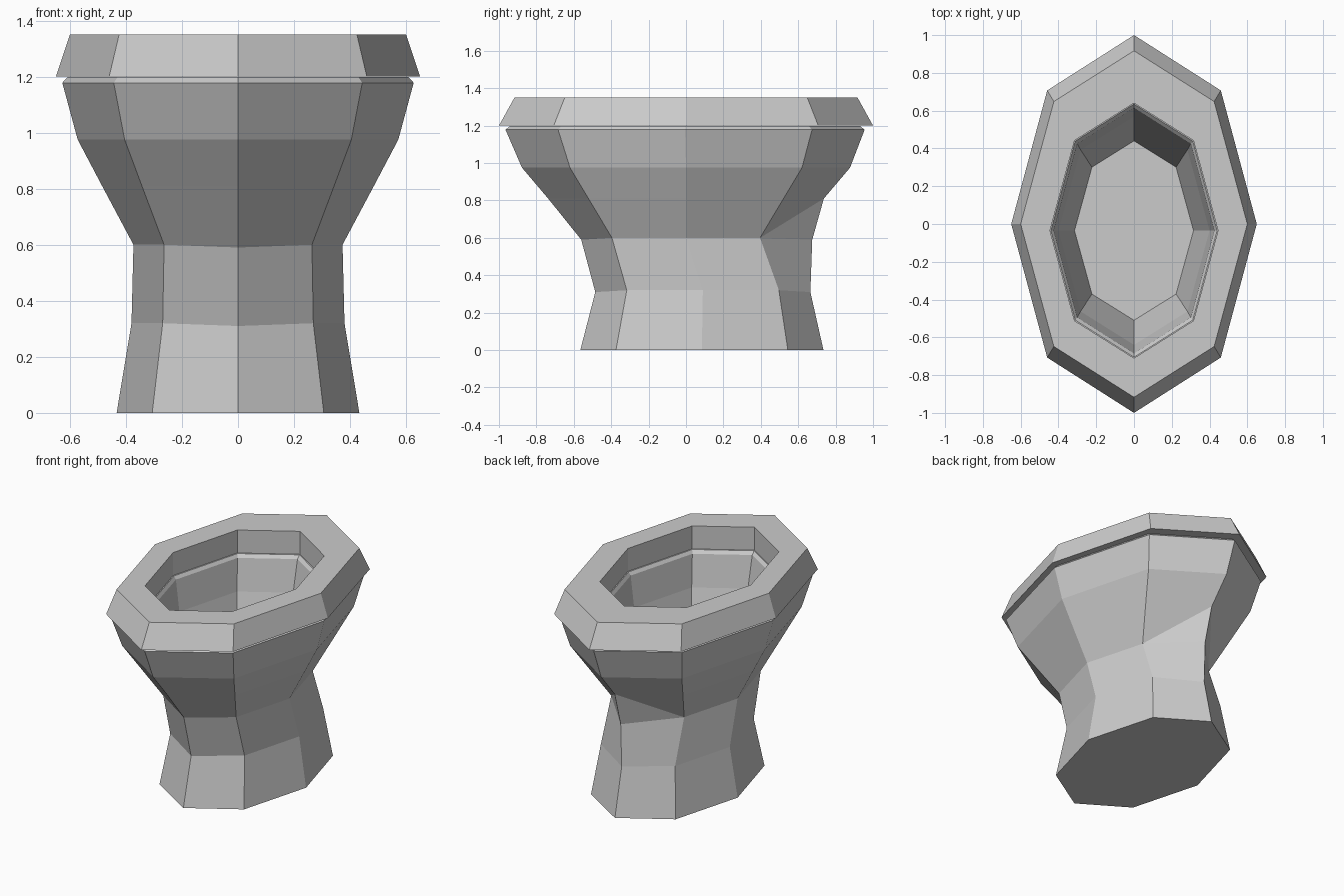
import bpy, bmesh
from math import cos, sin, pi

if "Cube" in bpy.data.objects:
    bpy.data.objects.remove(bpy.data.objects["Cube"])

SIDES = 8  # vertex 0 = +x, 2 = back, 6 = front


def loft(name, rings, cap_ends=False, close=False):
    """Loft octagonal rings given as (z, x radius, y radius, y centre, drop at the tips)."""
    bm = bmesh.new()
    loops = []
    for z, rx, ry, cy, drop in rings:
        loops.append([bm.verts.new((rx * cos(2 * pi * i / SIDES),
                                    cy + ry * sin(2 * pi * i / SIDES),
                                    z - (drop if i in (2, 6) else 0)))
                      for i in range(SIDES)])
    pairs = list(zip(loops, loops[1:]))
    if close:
        pairs.append((loops[-1], loops[0]))
    for a, b in pairs:
        for i in range(SIDES):
            j = (i + 1) % SIDES
            bm.faces.new((a[i], a[j], b[j], b[i]))
    if cap_ends:
        bm.faces.new(loops[0][::-1])
        bm.faces.new(loops[-1])
    return name, bm, loops


def finish(name, bm):
    bmesh.ops.recalc_face_normals(bm, faces=bm.faces)
    mesh = bpy.data.meshes.new(name)
    bm.to_mesh(mesh)
    bm.free()
    obj = bpy.data.objects.new(name, mesh)
    bpy.context.collection.objects.link(obj)
    return obj


# Pedestal and bowl: up the outside, over the rim, down the inside to the floor
name, bm, loops = loft("bowl_and_pedestal", [
    (0.00, 0.433, 0.65, 0.085, 0),
    (0.32, 0.380, 0.575, 0.09, 0.01),
    (0.60, 0.373, 0.56, 0.00, 0.01),
    (0.81, 0.485, 0.737, 0.00, 0),
    (0.975, 0.572, 0.877, 0.00, 0),
    (1.178, 0.627, 0.96, -0.005, 0),
    (1.198, 0.608, 0.935, -0.005, 0),
    (1.198, 0.440, 0.67, -0.035, 0),
    (1.178, 0.425, 0.65, -0.035, 0),
    (0.975, 0.400, 0.605, -0.035, 0),
    (0.60, 0.315, 0.475, -0.035, 0),
], cap_ends=True)
# Back spine of the pedestal runs up into the bowl
loops[2][2].co.y = 0.675
for i in (1, 3):
    low, high = loops[2][i], loops[3][2]
    face = next(f for f in low.link_faces if high in f.verts)
    bmesh.utils.face_split(face, low, high)
finish(name, bm)

# Seat ring
name, bm, _ = loft("seat", [
    (1.20, 0.65, 1.00, 0, 0),
    (1.35, 0.60, 0.917, 0, 0),
    (1.35, 0.445, 0.675, -0.035, 0),
    (1.20, 0.445, 0.675, -0.035, 0),
], close=True)
finish(name, bm)

# Drain disc on the bowl floor
name, bm, _ = loft("drain", [
    (0.598, 0.083, 0.098, 0.075, 0),
    (0.606, 0.083, 0.098, 0.075, 0),
], cap_ends=True)
drain = finish(name, bm)
drain.location.x = -0.015
